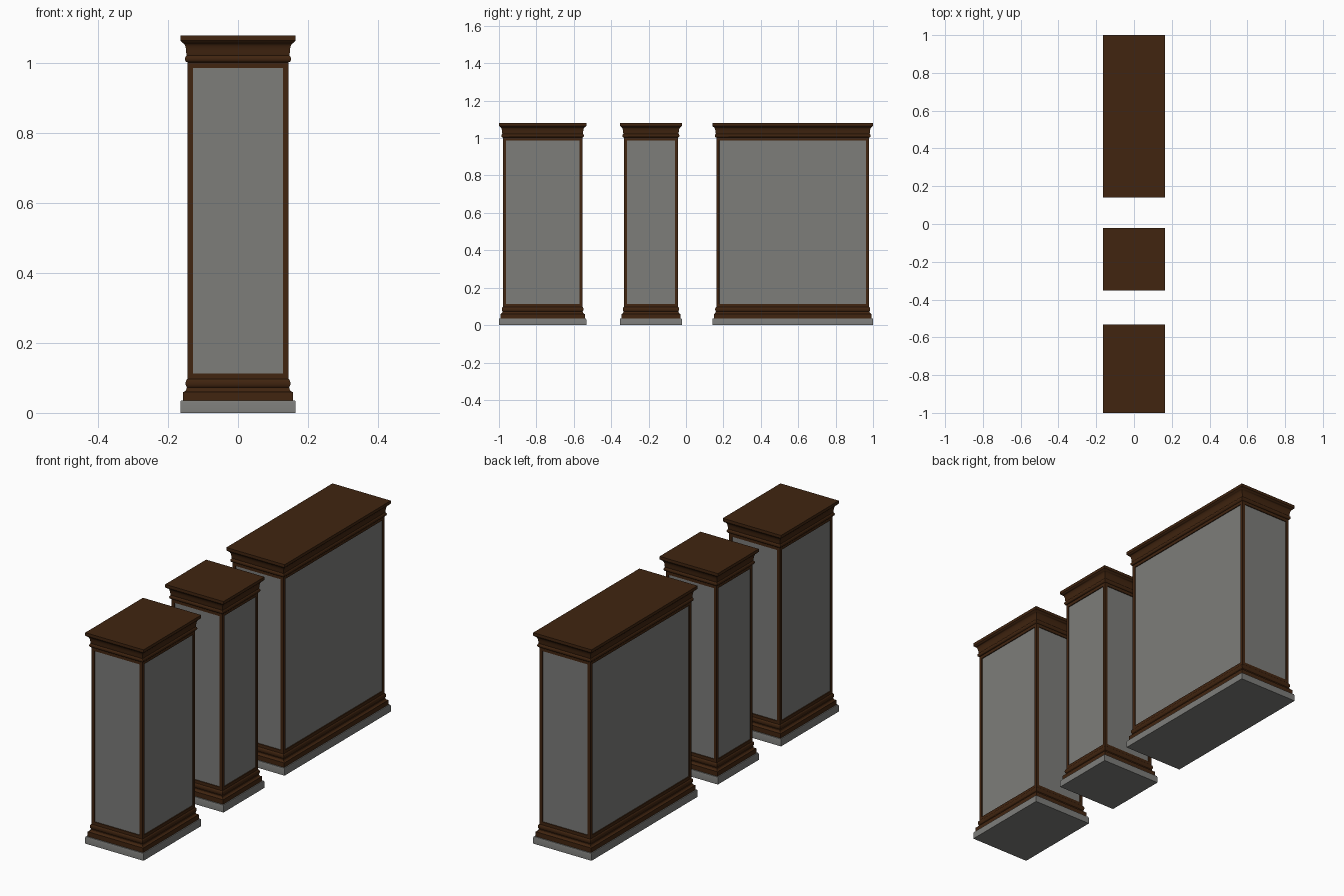
import bpy, bmesh, math

if "Cube" in bpy.data.objects:
    bpy.data.objects.remove(bpy.data.objects["Cube"])


def material(name, rgb):
    m = bpy.data.materials.new(name)
    m.diffuse_color = (*rgb, 1)
    m.use_nodes = True
    m.node_tree.nodes["Principled BSDF"].inputs["Base Color"].default_value = m.diffuse_color
    return m


WOOD = material("dark brown wood", (0.052, 0.018, 0.005))
GREY = material("warm grey", (0.205, 0.205, 0.195))
HALF = 0.165     # outer half depth in x
BODY = -0.021    # inset of the plain body from the outer edge


def arc(x, z, rx, rz, a0, a1, n=6):
    """Points of an elliptical arc as (offset, height)."""
    return [(x + rx * math.cos(math.radians(a0 + (a1 - a0) * i / n)),
             z + rz * math.sin(math.radians(a0 + (a1 - a0) * i / n)))
            for i in range(n + 1)]


def stack(name, profile, y0, y1, mats):
    """Sweep a moulding profile round a rectangle and cap both ends."""
    bm = bmesh.new()
    yc, hy = (y0 + y1) / 2, (y1 - y0) / 2
    rings = []
    for off, z in profile:
        a, b = HALF + off, hy + off
        rings.append([bm.verts.new((sx * a, yc + sy * b, z))
                      for sx, sy in ((-1, -1), (1, -1), (1, 1), (-1, 1))])
    for lo, hi in zip(rings, rings[1:]):
        for i in range(4):
            j = (i + 1) % 4
            bm.faces.new((lo[i], lo[j], hi[j], hi[i]))
    bm.faces.new(rings[0][::-1])
    bm.faces.new(rings[-1])
    # the four tall body faces get a slightly recessed grey panel
    tall = [f for f in bm.faces if abs(f.normal.z) < 0.1 and
            max(v.co.z for v in f.verts) - min(v.co.z for v in f.verts) > 0.5]
    bm.normal_update()
    tall = [f for f in bm.faces if abs(f.normal.z) < 0.1 and
            max(v.co.z for v in f.verts) - min(v.co.z for v in f.verts) > 0.5]
    if tall:
        bmesh.ops.inset_individual(bm, faces=tall, thickness=0.022, depth=0)
        bmesh.ops.inset_individual(bm, faces=tall, thickness=0.0005, depth=-0.004)
        for f in tall:
            f.material_index = 1
    me = bpy.data.meshes.new(name)
    bm.to_mesh(me)
    bm.free()
    for m in mats:
        me.materials.append(m)
    ob = bpy.data.objects.new(name, me)
    bpy.context.collection.objects.link(ob)
    bpy.ops.object.select_all(action='DESELECT')
    ob.select_set(True)
    bpy.context.view_layer.objects.active = ob
    bpy.ops.object.shade_smooth_by_angle(angle=math.radians(35))


# grey plinth with a tiny softened top edge
base = [(0, 0), (0, 0.030), (-0.002, 0.036)]

# wooden carcass: foot moulding, plain body, crown moulding
foot = ([(-0.008, 0.036), (-0.008, 0.058)]
        + arc(-0.008, 0.072, 0.010, 0.012, 270, 180)
        + arc(BODY, 0.085, 0.006, 0.012, -80, 90))
crown = (arc(BODY, 1.013, 0.008, 0.010, -90, 70)
         + arc(-0.007, 1.028, 0.010, 0.030, 180, 90)
         + [(-0.004, 1.061), (0, 1.065), (0, 1.080)])

for label, y0, y1 in (("medium", -1.0, -0.533),
                      ("narrow", -0.353, -0.022),
                      ("wide", 0.141, 1.0)):
    stack(label + "_base", base, y0, y1, [GREY])
    stack(label + "_cabinet", foot + crown, y0, y1, [WOOD, GREY])
